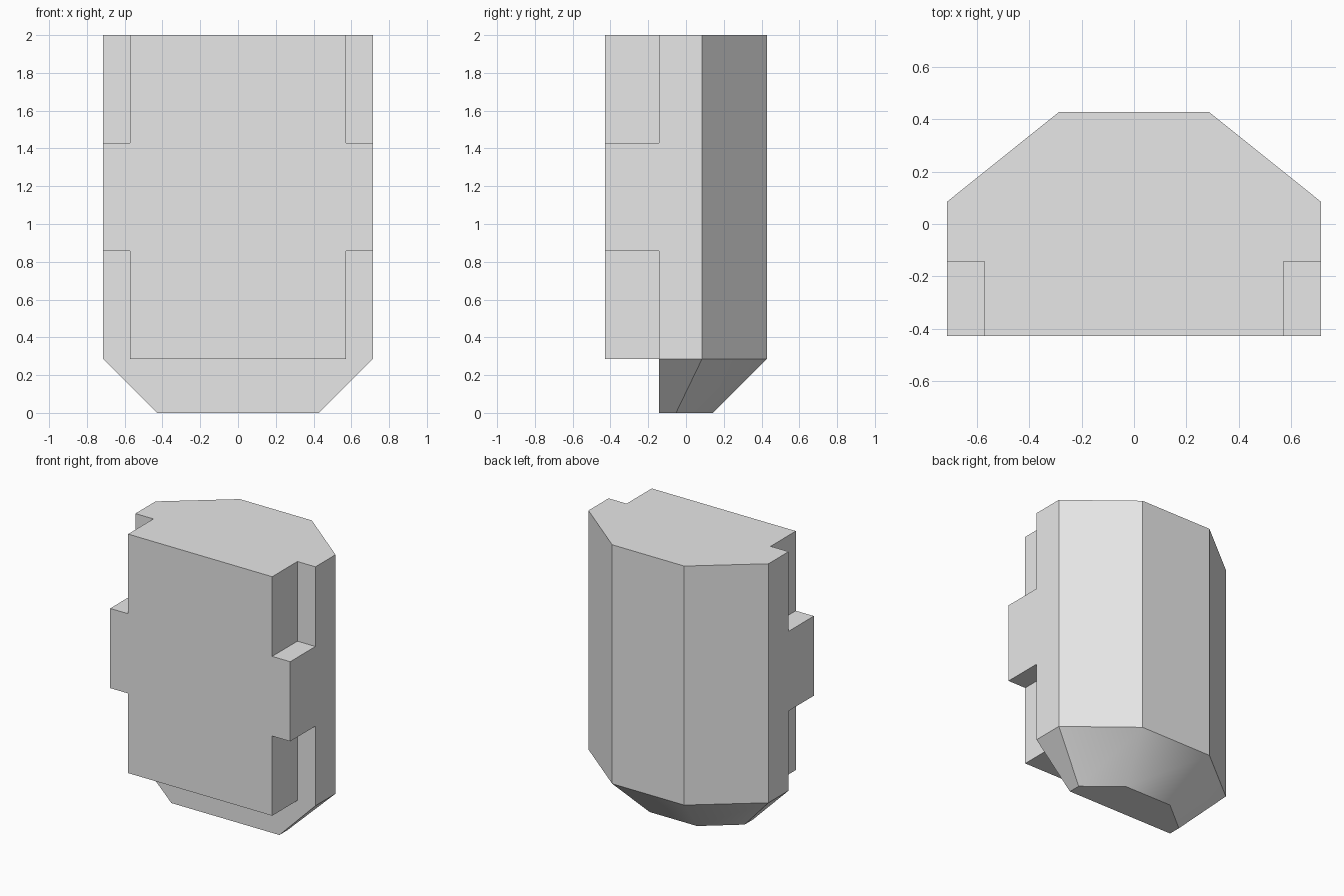
import bpy
import bmesh
import math

cube = bpy.data.objects.get("Cube")
if cube:
    bpy.data.objects.remove(cube, do_unlink=True)

U = 1 / 7                      # module the whole shape is laid out on
HALF, DEPTH, TOP = 5 * U, 3 * U, 2.0
SHOULDER, STEP = 2 * U, -U     # height of the taper, y of the recessed front

grey = bpy.data.materials.new("light_grey")
grey.use_nodes = True
grey.diffuse_color = (0.8, 0.8, 0.8, 1)
grey.node_tree.nodes["Principled BSDF"].inputs["Base Color"].default_value = (0.8, 0.8, 0.8, 1)


def outline(half, front, side, back_half, back):
    """Symmetric six-sided plan, counter-clockwise from the front left corner."""
    right = [(half, front), (half, side), (back_half, back)]
    return [(-half, front)] + right + [(-x, y) for x, y in reversed(right[1:])]


def loft(name, lower, z0, upper, z1, cap_top=True):
    """Join two matching plans into a solid."""
    bm = bmesh.new()
    a = [bm.verts.new((x, y, z0)) for x, y in lower]
    b = [bm.verts.new((x, y, z1)) for x, y in upper]
    n = len(a)
    for i in range(n):
        j = (i + 1) % n
        bm.faces.new((a[i], a[j], b[j], b[i]))
    bm.faces.new(a[::-1])
    if cap_top:
        bm.faces.new(b)
    mesh = bpy.data.meshes.new(name)
    bm.to_mesh(mesh)
    bm.free()
    mesh.materials.append(grey)
    obj = bpy.data.objects.new(name, mesh)
    bpy.context.collection.objects.link(obj)
    return obj


def activate(obj):
    bpy.ops.object.select_all(action='DESELECT')
    obj.select_set(True)
    bpy.context.view_layer.objects.active = obj


# Main body with chamfered back corners
SIDE = 0.085
body = loft("body", outline(HALF, -DEPTH, SIDE, 2 * U, DEPTH), SHOULDER,
            outline(HALF, -DEPTH, SIDE, 2 * U, DEPTH), TOP)

# Corner notches above and below each side tab
for sign in (-1, 1):
    for z0, z1 in ((SHOULDER - U, 6 * U), (10 * U, TOP + U)):
        x0, x1 = sorted((sign * 4 * U, sign * 6 * U))
        plan = [(x0, -4 * U), (x1, -4 * U), (x1, STEP), (x0, STEP)]
        cutter = loft("notch_cutter", plan, z0, plan, z1)
        cutter.hide_render = True
        mod = body.modifiers.new("notch", 'BOOLEAN')
        mod.operation = 'DIFFERENCE'
        mod.solver = 'EXACT'
        mod.object = cutter
        activate(body)
        bpy.ops.object.modifier_apply(modifier=mod.name)
        bpy.data.objects.remove(cutter, do_unlink=True)

# Tapered base, open where it meets the body
base = loft("tapered_base", outline(3 * U, STEP, -0.053, 0.188, U), 0,
            outline(HALF, STEP, SIDE, 2 * U, DEPTH), SHOULDER, cap_top=False)
activate(base)
bpy.ops.object.shade_smooth_by_angle(angle=math.radians(30))
